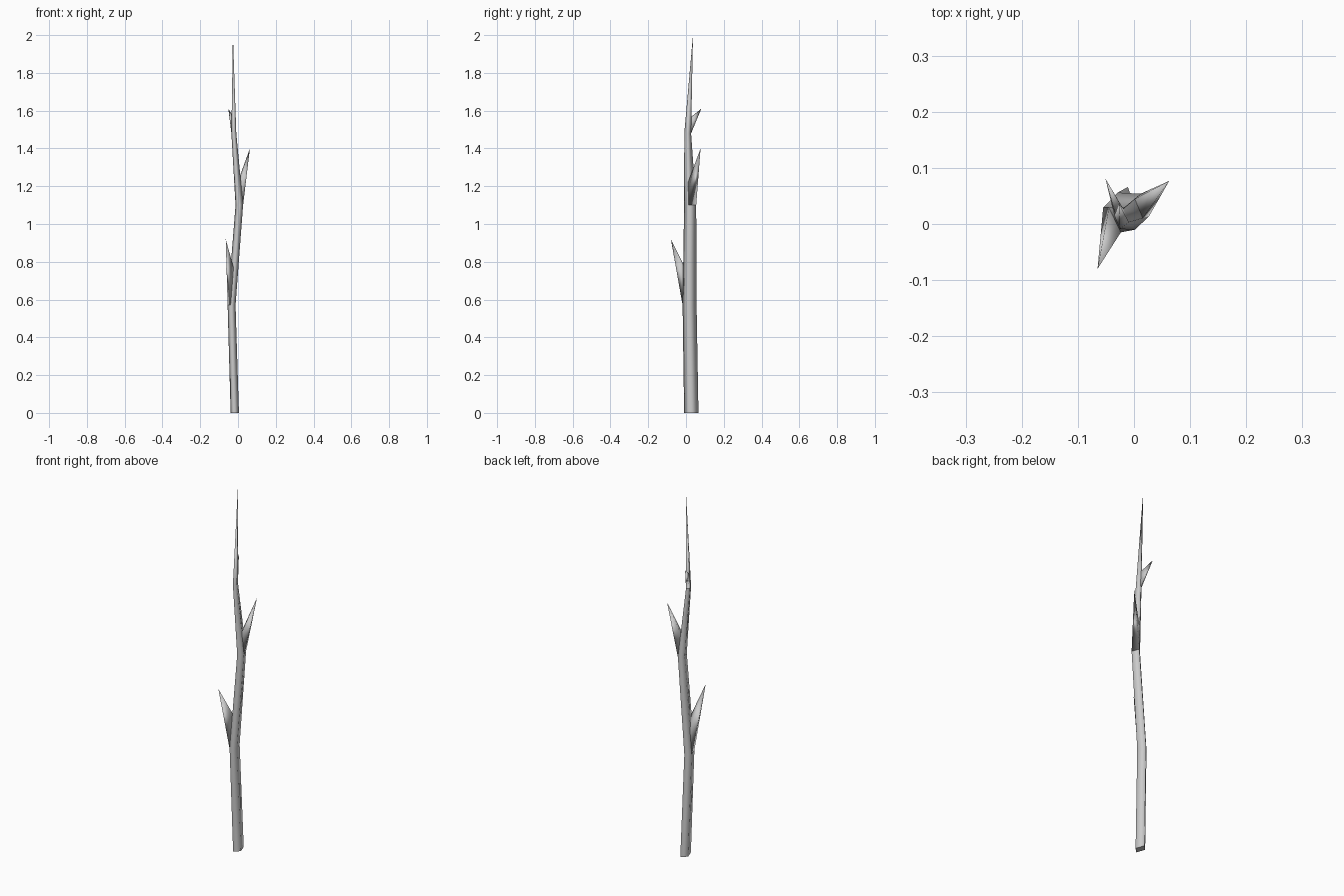
import bpy
import bmesh
from mathutils import Vector

if "Cube" in bpy.data.objects:
    bpy.data.objects.remove(bpy.data.objects["Cube"])

TIP = Vector((-0.027, 0.037, 2.0))
# Trunk rings: centre, long half-diagonal, short half-diagonal
RINGS = [
    ((-0.017, 0.028, 0.0), (0.006, 0.038), (0.022, -0.010)),
    ((-0.034, 0.019, 0.57), (0.005, 0.037), (0.021, -0.010)),
    ((0.007, 0.022, 1.10), (0.005, 0.032), (0.020, -0.008)),
    ((-0.022, 0.009, 1.48), (0.003, 0.018), (0.013, -0.006)),
]


def ring(centre, long_d, short_d):
    c, a, b = Vector(centre), Vector((*long_d, 0)), Vector((*short_d, 0))
    return [c - a, c + b, c + a, c - b]


rings = [ring(*r) for r in RINGS]


def make_object(name, bm):
    bmesh.ops.recalc_face_normals(bm, faces=bm.faces)
    for f in bm.faces:
        f.smooth = True
    mesh = bpy.data.meshes.new(name)
    bm.to_mesh(mesh)
    bm.free()
    obj = bpy.data.objects.new(name, mesh)
    bpy.context.collection.objects.link(obj)
    return obj


# Bent four-sided trunk tapering to a point
bm = bmesh.new()
verts = [[bm.verts.new(p) for p in r] for r in rings]
cap = bm.faces.new(verts[0])
for e in cap.edges:
    e.smooth = False
for lo, hi in zip(verts, verts[1:]):
    for i in range(4):
        j = (i + 1) % 4
        bm.faces.new((lo[i], lo[j], hi[j], hi[i]))
top = bm.verts.new(TIP)
for i in range(4):
    bm.faces.new((verts[-1][i], verts[-1][(i + 1) % 4], top))
make_object("trunk", bm)


# Side twigs: spikes drawn out of one trunk face just above a bend
def twig(name, level, side, heights, tip):
    upper = rings[level + 1] if level + 1 < len(rings) else [TIP] * 4
    i, j = side, (side + 1) % 4

    def along(k, z):
        lo, hi = rings[level][k], upper[k]
        return lo.lerp(hi, (z - lo.z) / (hi.z - lo.z))

    b = bmesh.new()
    base = [b.verts.new(p) for p in (rings[level][i], rings[level][j],
                                     along(j, heights[1]), along(i, heights[0]))]
    point = b.verts.new(tip)
    b.faces.new(base)
    for k in range(4):
        b.faces.new((base[k], base[(k + 1) % 4], point))
    make_object(name, b)


twig("lower_twig", 1, 3, (0.70, 0.77), (-0.065, -0.08, 0.92))
twig("middle_twig", 2, 1, (1.22, 1.23), (0.063, 0.077, 1.40))
twig("upper_twig", 3, 2, (1.56, 1.56), (-0.051, 0.081, 1.61))
